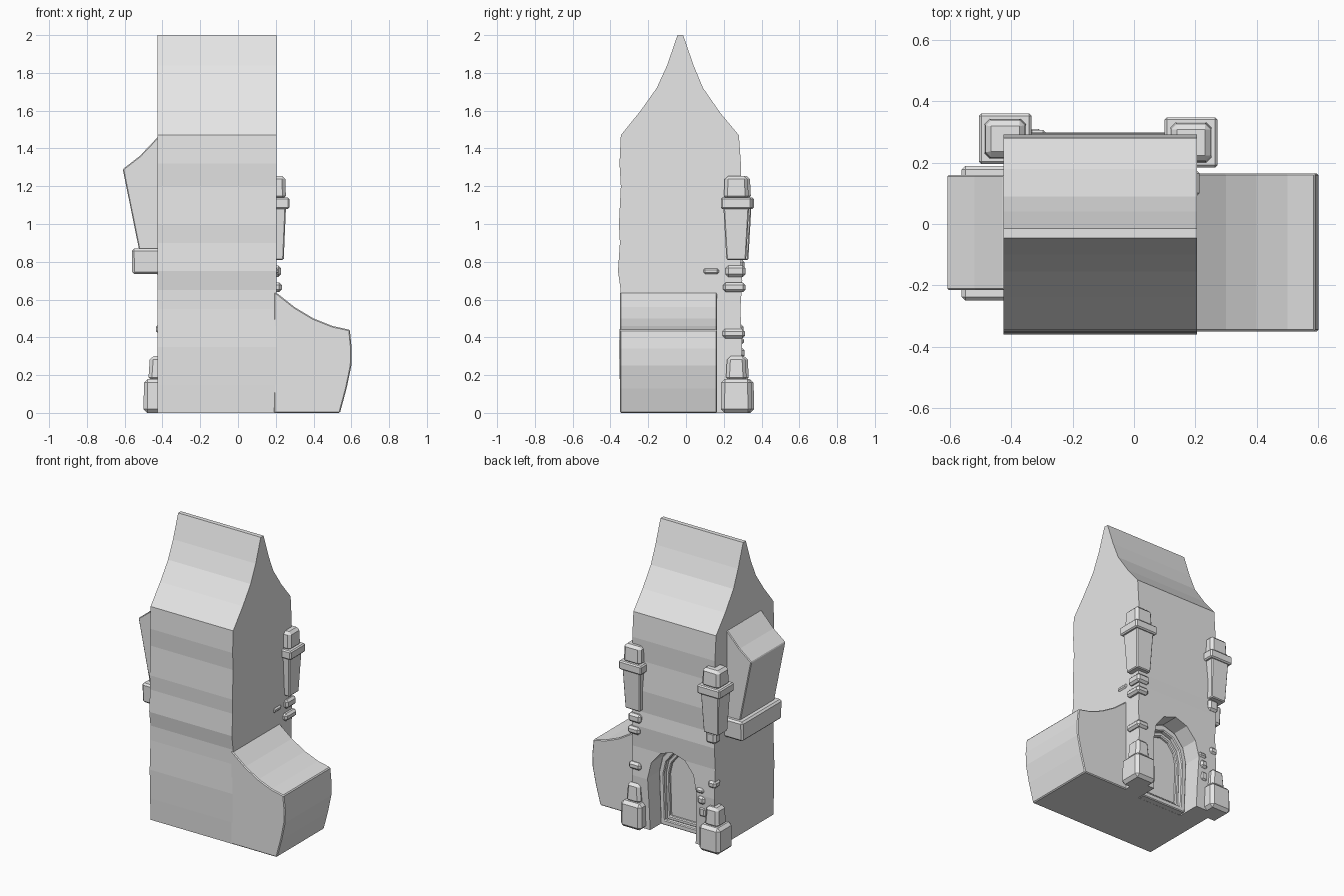
import bpy, bmesh, math

if "Cube" in bpy.data.objects:
    bpy.data.objects.remove(bpy.data.objects["Cube"])

stone = bpy.data.materials.new("light_grey")
stone.diffuse_color = (0.8, 0.8, 0.8, 1)
stone.use_nodes = True
stone.node_tree.nodes["Principled BSDF"].inputs["Base Color"].default_value = stone.diffuse_color


def finish(name, bm, bevel=0.0):
    bmesh.ops.recalc_face_normals(bm, faces=bm.faces)
    me = bpy.data.meshes.new(name)
    bm.to_mesh(me)
    bm.free()
    me.materials.append(stone)
    ob = bpy.data.objects.new(name, me)
    bpy.context.collection.objects.link(ob)
    if bevel:
        m = ob.modifiers.new("bevel", 'BEVEL')
        m.width, m.segments, m.limit_method = bevel, 1, 'ANGLE'
        m.angle_limit = math.radians(40)
    return ob


def prism(name, pts, axis, a, b, bevel=0.0):
    """Extrude a profile along x (profile y,z) or along y (profile x,z)."""
    bm = bmesh.new()
    put = (lambda p, t: (t, p[0], p[1])) if axis == 'X' else (lambda p, t: (p[0], t, p[1]))
    va = [bm.verts.new(put(p, a)) for p in pts]
    vb = [bm.verts.new(put(p, b)) for p in pts]
    bm.faces.new(va)
    bm.faces.new(vb[::-1])
    n = len(pts)
    for i in range(n):
        j = (i + 1) % n
        bm.faces.new((va[i], vb[i], vb[j], va[j]))
    return finish(name, bm, bevel)


def block(name, x, y, z0, z1, bottom, top=None, bevel=0.012):
    """Box with its own half sizes at bottom and top."""
    top = top or bottom
    bm = bmesh.new()
    bmesh.ops.create_cube(bm, size=2)
    for v in bm.verts:
        h = top if v.co.z > 0 else bottom
        v.co = (x + v.co.x * h[0], y + v.co.y * h[1], z1 if v.co.z > 0 else z0)
    return finish(name, bm, bevel)


def arch(half, spring, apex, z0, cx=-0.1, n=6):
    pts = [(cx + half * 0.93, z0)]
    for i in range(n + 1):
        a = math.pi * i / n
        pts.append((cx + half * math.cos(a), spring + (apex - spring) * math.sin(a)))
    return pts + [(cx - half * 0.93, z0)]


def ring(name, outer, inner, y0, y1, bevel=0.006):
    bm = bmesh.new()
    loops = [[bm.verts.new((p[0], y, p[1])) for p in pts]
             for pts, y in ((outer, y0), (outer, y1), (inner, y1), (inner, y0))]
    n = len(outer)
    for k in range(4):
        A, B = loops[k], loops[(k + 1) % 4]
        for i in range(n):
            j = (i + 1) % n
            bm.faces.new((A[i], A[j], B[j], B[i]))
    return finish(name, bm, bevel)


# tall house body with bowed walls and a steep curved roof
house_profile = [
    (-0.345, 0), (-0.35, 0.15), (-0.355, 0.35), (-0.346, 0.55), (-0.346, 0.65),
    (-0.36, 0.75), (-0.35, 0.9), (-0.355, 1.0), (-0.345, 1.2), (-0.352, 1.32),
    (-0.345, 1.47), (-0.24, 1.60), (-0.155, 1.72), (-0.10, 1.84), (-0.045, 2.0),
    (-0.015, 2.0), (0.04, 1.84), (0.09, 1.72), (0.18, 1.59), (0.28, 1.47),
    (0.292, 1.3), (0.285, 1.15), (0.297, 0.95), (0.288, 0.8), (0.298, 0.7),
    (0.288, 0.55), (0.297, 0.35), (0.288, 0.15), (0.285, 0)]
house = prism("house_body", house_profile, 'X', -0.425, 0.205)

# arched doorway recess cut in the back wall
cutter = prism("doorway_cutter", arch(0.185, 0.36, 0.58, -0.05), 'Y', 0.13, 0.5)
cutter.hide_render = True
cut = house.modifiers.new("doorway", 'BOOLEAN')
cut.object, cut.operation, cut.solver = cutter, 'DIFFERENCE', 'EXACT'
bpy.context.view_layer.objects.active = house
bpy.ops.object.modifier_apply(modifier="doorway")
bpy.data.objects.remove(cutter, do_unlink=True)

# door frame in two steps
ring("door_frame_outer", arch(0.184, 0.36, 0.575, 0.0), arch(0.148, 0.35, 0.53, 0.035), 0.125, 0.175)
ring("door_frame_inner", arch(0.15, 0.35, 0.532, 0.033), arch(0.125, 0.345, 0.50, 0.06), 0.125, 0.15)

# low side wing with sweeping roof
prism("side_wing", [(0.19, 0), (0.54, 0), (0.575, 0.13), (0.60, 0.25), (0.602, 0.34), (0.592, 0.44),
                    (0.50, 0.46), (0.40, 0.50), (0.30, 0.56), (0.205, 0.635), (0.19, 0.64)],
      'Y', -0.35, 0.165, 0.006)

# overhanging bay on the left with its ledge
prism("bay", [(-0.41, 0.80), (-0.51, 0.80), (-0.525, 0.87), (-0.61, 1.29), (-0.52, 1.36),
              (-0.425, 1.46), (-0.41, 1.46)], 'Y', -0.215, 0.16, 0.005)
block("bay_ledge", -0.485, -0.03, 0.735, 0.87, (0.075, 0.215), (0.077, 0.22))

# corner pillars at the back: base, collar, cap and tapered bracket
for side, x, y in (("left", -0.42, 0.278), ("right", 0.186, 0.266)):
    block(side + "_pillar_base", x, y, 0, 0.18, (0.08, 0.082), (0.078, 0.08), 0.02)
    block(side + "_pillar_foot", x, y, 0.17, 0.30, (0.055, 0.055), (0.046, 0.048), 0.018)
    block(side + "_bracket", x, y, 0.81, 1.09, (0.056, 0.052), (0.068, 0.068), 0.006)
    block(side + "_collar", x, y, 1.08, 1.14, (0.086, 0.082), None, 0.008)
    block(side + "_cap", x, y, 1.13, 1.255, (0.068, 0.066), (0.064, 0.06), 0.018)

# loose corner stones: x, y, z0, z1, half x, half y
stones = [
    (0.186, 0.256, 0.64, 0.69, 0.046, 0.06), (0.180, 0.262, 0.72, 0.78, 0.048, 0.052),
    (0.180, 0.133, 0.73, 0.77, 0.034, 0.046), (0.180, 0.252, 0.395, 0.445, 0.046, 0.06),
    (-0.40, 0.275, 0.73, 0.81, 0.038, 0.035),
    (-0.315, 0.275, 0.36, 0.40, 0.032, 0.032), (-0.325, 0.28, 0.29, 0.345, 0.028, 0.03),
    (-0.33, 0.27, 0.20, 0.27, 0.028, 0.03), (-0.405, 0.27, 0.42, 0.47, 0.03, 0.035)]
for i, (x, y, z0, z1, hx, hy) in enumerate(stones):
    block("corner_stone_%d" % (i + 1), x, y, z0, z1, (hx, hy), None, 0.014)
